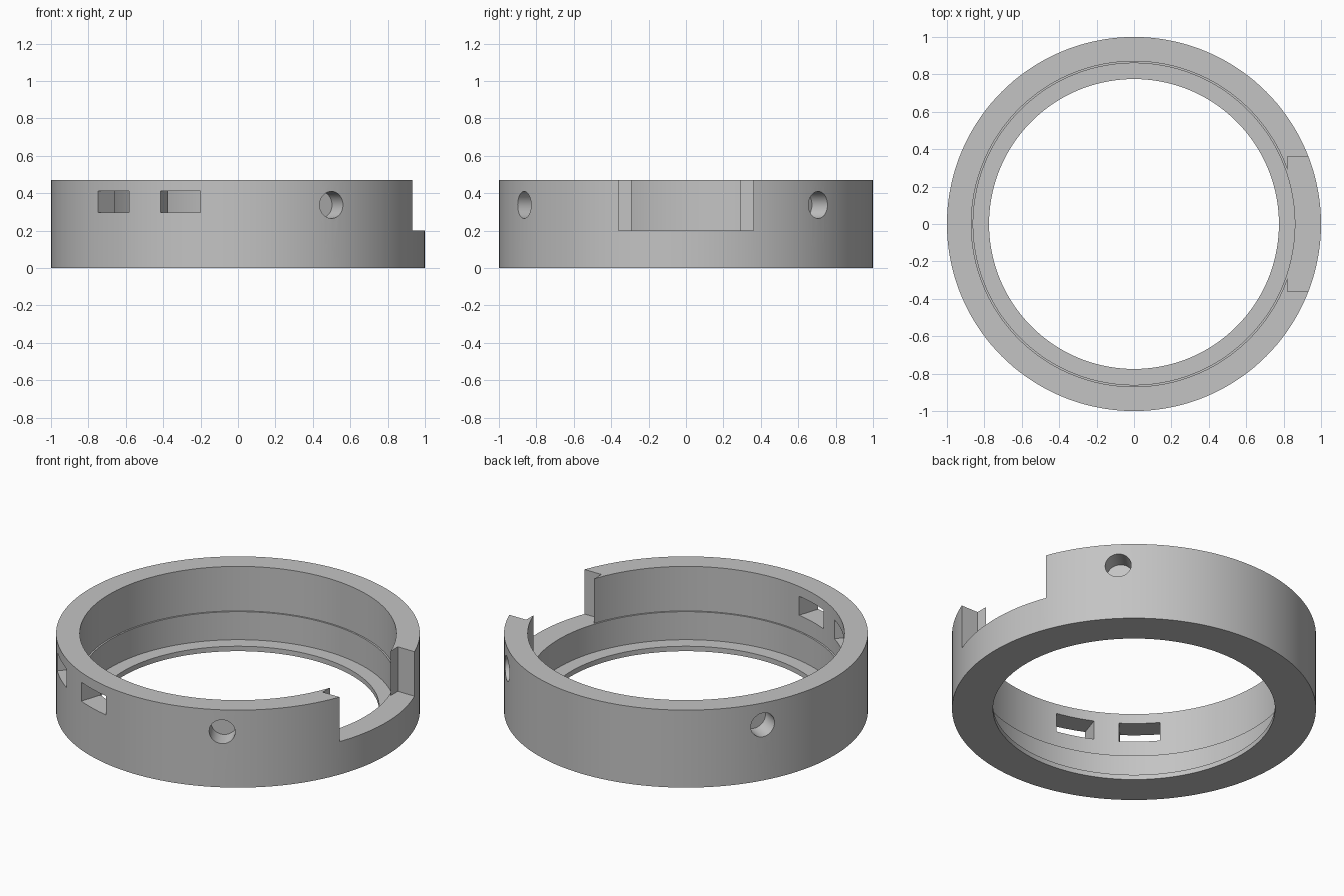
import bpy, bmesh, math
from mathutils import Matrix, Vector

cube = bpy.data.objects.get("Cube")
if cube:
    bpy.data.objects.remove(cube, do_unlink=True)

HEIGHT = 0.47
SIDES = 144

grey = bpy.data.materials.new("plain_grey")
grey.use_nodes = True
colour = (0.55, 0.55, 0.55, 1)
grey.diffuse_color = colour
grey.node_tree.nodes["Principled BSDF"].inputs["Base Color"].default_value = colour


def add_object(name, bm):
    bmesh.ops.recalc_face_normals(bm, faces=bm.faces)
    mesh = bpy.data.meshes.new(name)
    bm.to_mesh(mesh)
    bm.free()
    mesh.materials.append(grey)
    obj = bpy.data.objects.new(name, mesh)
    bpy.context.collection.objects.link(obj)
    return obj


def radial(angle, radius, z):
    """Frame whose x axis points outward at the given angle."""
    return Matrix.Rotation(math.radians(angle), 4, "Z") @ Matrix.Translation((radius, 0, z))


def box_cutter(name, size, matrix):
    bm = bmesh.new()
    bmesh.ops.create_cube(bm, size=1, matrix=matrix @ Matrix.Diagonal((*size, 1)))
    return add_object(name, bm)


def round_cutter(name, radius, depth, matrix):
    bm = bmesh.new()
    bmesh.ops.create_cone(bm, cap_ends=True, segments=40, radius1=radius, radius2=radius,
                          depth=depth, matrix=matrix @ Matrix.Rotation(math.pi / 2, 4, "Y"))
    return add_object(name, bm)


# Ring body: revolved wall with a small inner step and a thin bottom flange
profile = [(1, 0), (1, HEIGHT), (0.87, HEIGHT), (0.87, 0.2),
           (0.86, 0.2), (0.86, 0.03), (0.775, 0.03), (0.775, 0)]
bm = bmesh.new()
rings = []
for i in range(SIDES):
    turn = Matrix.Rotation(math.tau * i / SIDES, 3, "Z")
    rings.append([bm.verts.new(turn @ Vector((r, 0, z))) for r, z in profile])
for i, ring in enumerate(rings):
    after = rings[(i + 1) % SIDES]
    for j in range(len(profile)):
        k = (j + 1) % len(profile)
        bm.faces.new((ring[j], after[j], after[k], ring[k]))
body = add_object("ring_body", bm)

# Side notch, two through slots and three blind round sockets
cutters = [box_cutter("notch_cutter", (0.4, 0.72, 0.6), Matrix.Translation((1.02, 0, 0.5)))]
for angle in (228, 252):
    cutters.append(box_cutter("slot_cutter", (0.4, 0.224, 0.115), radial(angle, 0.93, 0.353)))
for angle in (-60, 45, 150):
    cutters.append(round_cutter("socket_cutter", 0.072, 0.3, radial(angle, 1.03, 0.337)))

for cutter in cutters:
    cutter.hide_render = True
    cutter.hide_viewport = True
    cut = body.modifiers.new(cutter.name, "BOOLEAN")
    cut.operation = "DIFFERENCE"
    cut.solver = "EXACT"
    cut.object = cutter

# Bake the cuts, then remove the cutters
bpy.context.view_layer.update()
evaluated = body.evaluated_get(bpy.context.evaluated_depsgraph_get())
body.data = bpy.data.meshes.new_from_object(evaluated)
body.modifiers.clear()
for cutter in cutters:
    bpy.data.objects.remove(cutter, do_unlink=True)

# Smooth curved walls with crisp edges
bpy.ops.object.select_all(action="DESELECT")
body.select_set(True)
bpy.context.view_layer.objects.active = body
bpy.ops.object.shade_smooth_by_angle(angle=math.radians(30))
